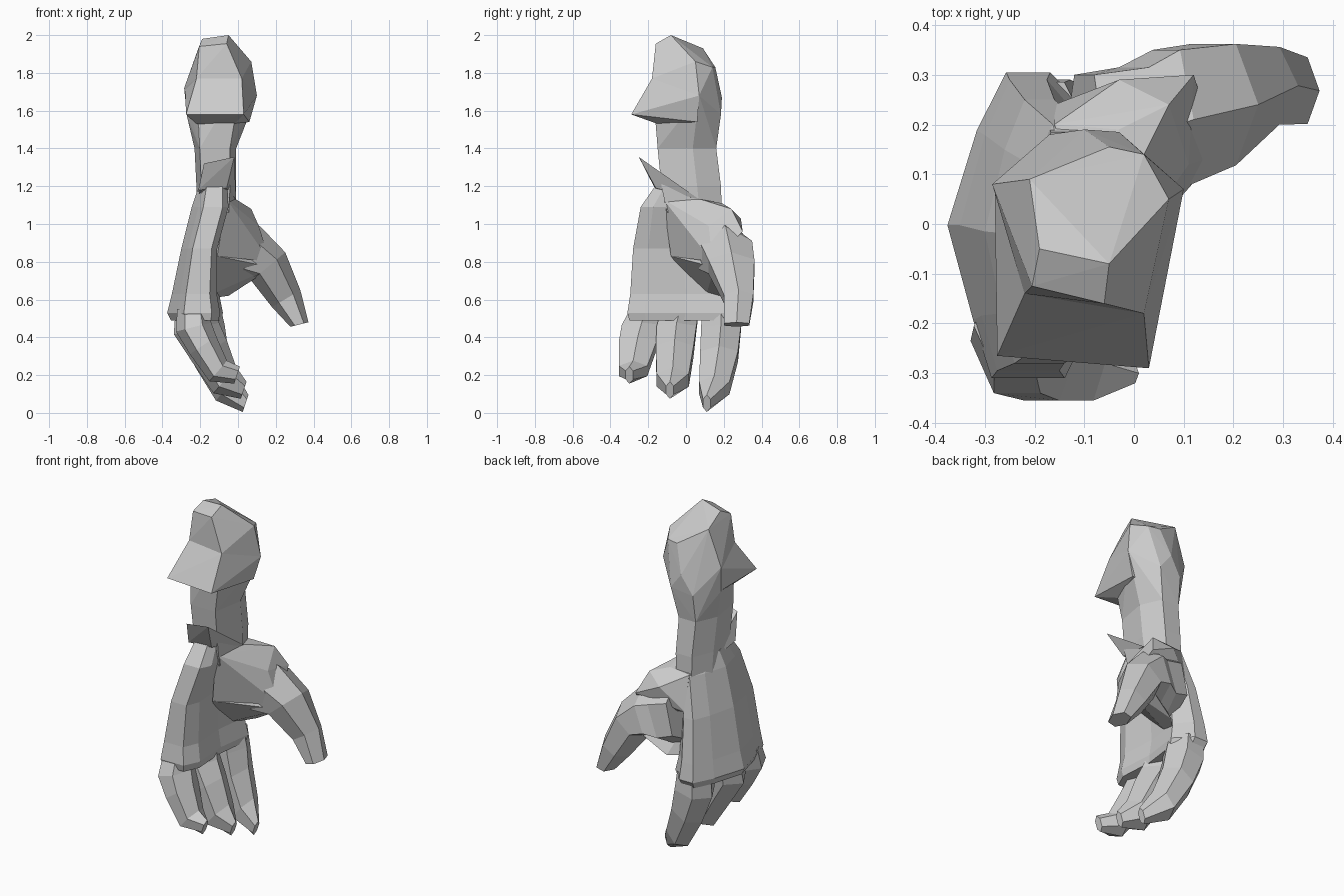
import bpy, bmesh
from mathutils import Vector

RIDGED = [(1, 0), (.5, 1), (-.5, 1), (-1, 0), (-.5, -1), (.5, -1)]
WRIST = [(1, .2), (.5, 1), (-.5, 1), (-1, .2), (-.75, -1), (.7, -1)]
PALM = [(.9, -.7), (.8, 0), (1, .7), (.4, 1), (-.2, 1), (-.6, .62), (-1, 0), (-.65, -.62), (-.4, -1), (.6, -1)]


def finish(name, bm):
    bmesh.ops.recalc_face_normals(bm, faces=bm.faces)
    me = bpy.data.meshes.new(name)
    bm.to_mesh(me)
    bm.free()
    ob = bpy.data.objects.new(name, me)
    bpy.context.collection.objects.link(ob)
    return ob


def loft(name, rings, profile=RIDGED):
    """Each ring: centre, u half-axis (x, z), v half-axis (y, z)."""
    bm = bmesh.new()
    loops = []
    for c, (ux, uz), (vy, vz) in rings:
        u, v = Vector((ux, 0, uz)), Vector((0, vy, vz))
        loops.append([bm.verts.new(Vector(c) + u * a + v * b) for a, b in profile])
    n = len(profile)
    for lo, hi in zip(loops, loops[1:]):
        for i in range(n):
            bm.faces.new((lo[i], lo[(i + 1) % n], hi[(i + 1) % n], hi[i]))
    bm.faces.new(loops[0])
    bm.faces.new(loops[-1])
    return finish(name, bm)


def hull(name, points):
    bm = bmesh.new()
    bmesh.ops.convex_hull(bm, input=[bm.verts.new(p) for p in points])
    loose = [v for v in bm.verts if not v.link_faces]
    bmesh.ops.delete(bm, geom=loose, context='VERTS')
    return finish(name, bm)


def level(z, x0, x1, y0, y1, tilt=0):
    return (((x0 + x1) / 2, (y0 + y1) / 2, z), ((x1 - x0) / 2, 0), ((y1 - y0) / 2, tilt))


# Narrow wrist
loft("wrist", [
    level(1.06, -.22, -.02, -.10, .19),
    level(1.20, -.22, -.01, -.13, .185),
    level(1.40, -.23, -.01, -.15, .16),
], WRIST)

# Faceted upper end
hull("upper_end", [
    (-.19, -.05, 1.98), (-.05, -.08, 2.0), (-.205, -.125, 1.94), (-.06, -.16, 1.955),
    (-.22, -.14, 1.77), (.02, -.18, 1.77), (.07, .05, 1.86), (.02, .14, 1.83),
    (-.05, .155, 1.83), (-.21, .09, 1.93), (-.285, .08, 1.72), (.10, .07, 1.68),
    (-.10, .19, 1.67), (-.17, .18, 1.56), (-.27, .06, 1.57), (-.03, .185, 1.58),
    (-.01, .036, 1.4), (-.23, .036, 1.4), (-.043, -.15, 1.4), (-.2025, -.15, 1.4),
    (-.065, .16, 1.4), (-.175, .16, 1.4)])

# Wedge jutting out of the upper end, flaring back to its side ridges
hull("upper_wedge", [
    (-.22, -.14, 1.77), (.02, -.18, 1.77), (-.275, -.265, 1.58), (.03, -.29, 1.58),
    (-.22, -.15, 1.53), (-.02, -.15, 1.53), (.06, .06, 1.54), (-.265, .06, 1.57),
    (.10, .07, 1.68), (-.28, .07, 1.71)])

# Upturned flap at the wrist
hull("wrist_flap", [
    (-.18, -.22, 1.32), (-.02, -.25, 1.355), (-.21, -.16, 1.18), (-.06, -.16, 1.19),
    (-.01, .07, 1.13), (-.20, .07, 1.13)])

# Palm
loft("palm", [
    level(1.18, -.215, -.05, -.16, .15, -.025),
    level(1.09, -.245, -.04, -.24, .20),
    level(.87, -.30, -.10, -.28, .25),
    level(.63, -.35, -.10, -.295, .29),
    level(.53, -.375, -.08, -.31, .305),
    level(.49, -.355, -.09, -.30, .28),
], PALM)

# Thumb, with the shoulder and web joining it to the palm
loft("thumb", [
    ((-.10, .16, .88), (.04, .18), (.14, -.02)),
    ((.00, .19, .85), (.06, .18), (.125, -.02)),
    ((.065, .21, .835), (.055, .15), (.14, 0)),
    ((.16, .24, .775), (.09, .075), (.122, 0)),
    ((.255, .278, .605), (.075, .045), (.078, 0)),
    ((.325, .268, .468), (.048, .012), (.067, 0)),
])
hull("thumb_shoulder", [
    (-.06, -.12, 1.13), (-.01, .08, 1.13), (-.03, .19, 1.11), (.07, .24, 1.08),
    (-.03, .29, 1.03), (.11, .12, .99), (-.11, -.08, .83), (-.16, .24, .90),
    (-.16, .20, 1.10), (.17, .14, .80), (.12, .30, .96)])
hull("thumb_web", [
    (-.11, -.08, .83), (.18, .15, .77), (-.05, .25, .62), (-.20, .10, .60),
    (.04, .10, .90), (-.15, .0, .95), (.10, .28, .72)])

# Three curled fingers: x, z, thickness axis, tip lift, and (y, half width) per ring
CURL = [(-.225, .55, .105, 0, 0), (-.22, .44, .12, .03, .1), (-.15, .30, .09, .06, .4),
        (-.07, .135, .06, .07, .6), (.03, .055, .015, .045, 1)]
for name, base, dx, thick, lift, spans in (
        ("finger_front", -.015, -.035, .78, .145, [(-.205, .09), (-.235, .105), (-.255, .10), (-.28, .075), (-.30, .02)]),
        ("finger_middle", 0, 0, 1, .065, [(-.03, .10), (-.05, .105), (-.06, .10), (-.07, .085), (-.085, .02)]),
        ("finger_back", .035, .01, .95, -.005, [(.185, .10), (.185, .105), (.175, .10), (.15, .08), (.11, .02)])):
    rings = []
    for (x, z, ux, uz, k), (y, w) in zip(CURL, spans):
        t = 1 if k == 1 else thick
        rings.append(((x + (dx if k > .2 else base), y, z + lift * k), (ux * t, uz * t), (w, 0)))
    loft(name, rings)
